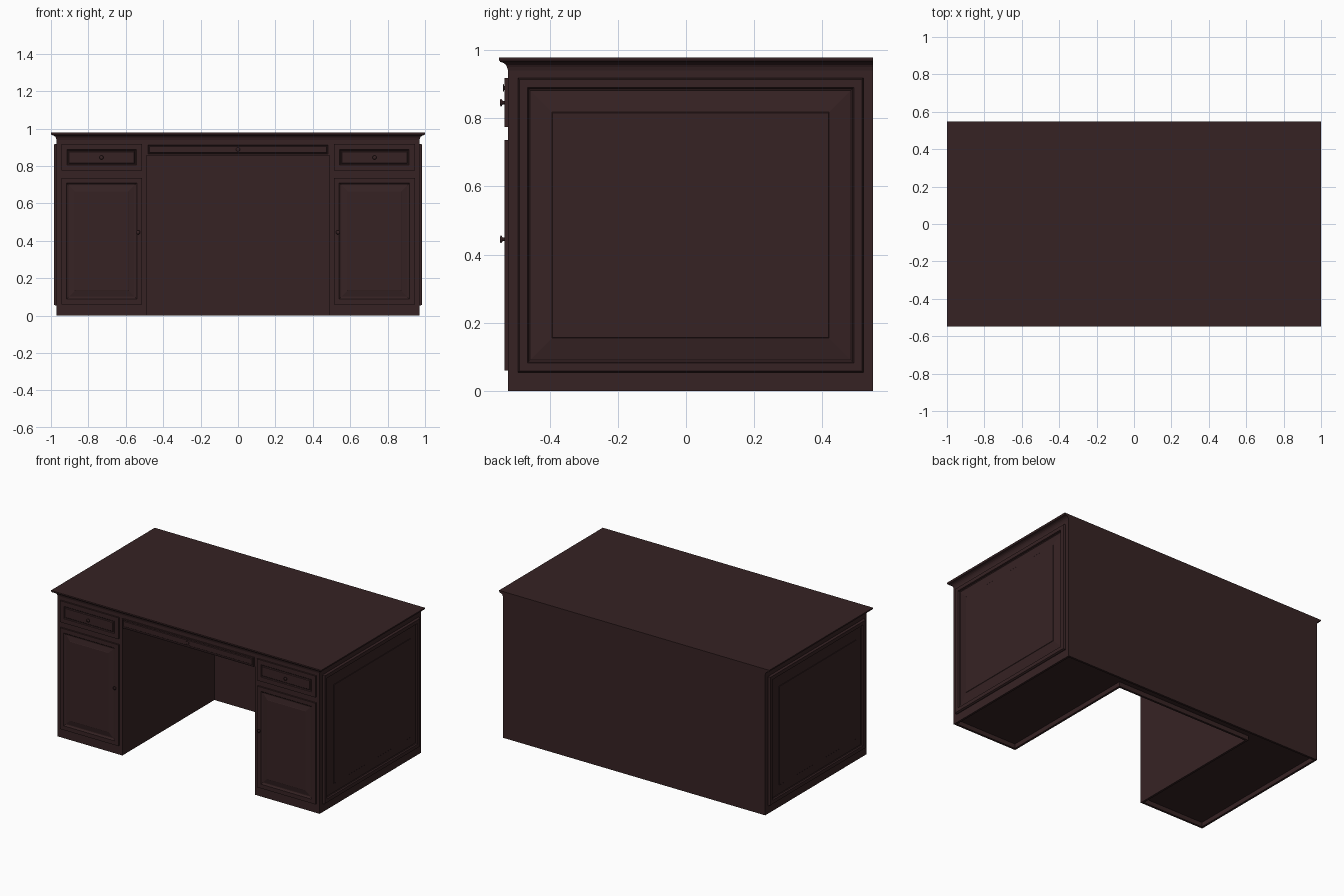
import bpy, bmesh, math
from mathutils import Vector, Matrix

cube = bpy.data.objects.get("Cube")
if cube:
    bpy.data.objects.remove(cube, do_unlink=True)

wood = bpy.data.materials.new("dark_mahogany")
wood.use_nodes = True
colour = (0.037, 0.0165, 0.0175, 1)
wood.diffuse_color = colour
bsdf = wood.node_tree.nodes["Principled BSDF"]
bsdf.inputs["Base Color"].default_value = colour
bsdf.inputs["Roughness"].default_value = 0.6

W, FRONT, BACK = 0.97, -0.522, 0.548   # carcass half width and depth limits
KNEE, KNEE_BACK, KNEE_TOP = 0.49, 0.45, 0.857
CARCASS_TOP = 0.945


def finish(bm, name):
    bmesh.ops.recalc_face_normals(bm, faces=bm.faces)
    mesh = bpy.data.meshes.new(name)
    bm.to_mesh(mesh)
    bm.free()
    mesh.materials.append(wood)
    obj = bpy.data.objects.new(name, mesh)
    bpy.context.collection.objects.link(obj)
    return obj


def loft(name, rings):
    """Bridge equal loops of points and cap both ends."""
    bm = bmesh.new()
    loops = [[bm.verts.new(p) for p in ring] for ring in rings]
    n = len(loops[0])
    for a, b in zip(loops, loops[1:]):
        for i in range(n):
            j = (i + 1) % n
            bm.faces.new((a[i], a[j], b[j], b[i]))
    bm.faces.new(loops[0][::-1])
    bm.faces.new(loops[-1])
    return finish(bm, name)


def rect(u0, u1, v0, v1, inset=0):
    return [(u0 + inset, v0 + inset), (u1 - inset, v0 + inset),
            (u1 - inset, v1 - inset), (u0 + inset, v1 - inset)]


def front_panel(name, x0, x1, z0, z1, steps):
    """Moulded front made of concentric (inset, height) rectangles."""
    loft(name, [[(u, FRONT - h, v) for u, v in rect(x0, x1, z0, z1, i)]
                for i, h in steps])


def knob(name, x, z, base, size):
    profile = [(0.005, 0), (0.005, 0.4), (0.011, 0.65), (0.011, 0.85), (0.006, 1)]
    sides = 12
    obj = loft(name, [[(x + r * math.cos(a), base - d * size, z + r * math.sin(a))
                       for a in (math.tau * k / sides for k in range(sides))]
                      for r, d in profile])
    for face in obj.data.polygons:
        face.use_smooth = len(face.vertices) == 4


# U-shaped lower carcass with a recessed underside
bm = bmesh.new()
outline = [(-W, FRONT), (-KNEE, FRONT), (-KNEE, KNEE_BACK), (KNEE, KNEE_BACK),
           (KNEE, FRONT), (W, FRONT), (W, BACK), (-W, BACK)]
base = bm.faces.new([bm.verts.new((x, y, 0)) for x, y in outline])
lid = bmesh.ops.extrude_face_region(bm, geom=[base], use_keep_orig=True)
bmesh.ops.translate(bm, vec=(0, 0, KNEE_TOP),
                    verts=[g for g in lid["geom"] if isinstance(g, bmesh.types.BMVert)])
bmesh.ops.recalc_face_normals(bm, faces=bm.faces)
bmesh.ops.inset_region(bm, faces=[base], thickness=0.02)
rim = bmesh.ops.extrude_face_region(bm, geom=[base])
bmesh.ops.translate(bm, vec=(0, 0, 0.03),
                    verts=[g for g in rim["geom"] if isinstance(g, bmesh.types.BMVert)])
if base.is_valid:
    bmesh.ops.delete(bm, geom=[base], context="FACES_ONLY")
finish(bm, "pedestals_and_back")

# Upper carcass bridging the knee space
loft("upper_carcass", [[(x, y, z) for x, y in rect(-W, W, FRONT, BACK)]
                       for z in (KNEE_TOP, CARCASS_TOP)])

# Desk top with a cove edge on three sides, flush at the back
edge = [(0, 0.94), (0.003, 0.95), (0.007, 0.957), (0.014, 0.962),
        (0.026, 0.966), (0.03, 0.972), (0.03, 0.978)]
loft("desk_top", [[(-W - o, FRONT - o * 0.9, z), (W + o, FRONT - o * 0.9, z),
                   (W + o, BACK, z), (-W - o, BACK, z)] for o, z in edge])

door_steps = [(0, 0), (0, 0.01), (0.028, 0.01), (0.032, 0.006),
              (0.038, 0.003), (0.042, 0.003), (0.072, 0.009), (0.074, 0.01)]
drawer_steps = [(0, 0), (0, 0.01), (0.03, 0.01), (0.034, 0.005),
                (0.038, 0.005), (0.042, 0.01)]
centre_steps = [(0, 0), (0, 0.008), (0.006, 0.008), (0.009, 0.004),
                (0.011, 0.004), (0.014, 0.008)]
side_steps = [(0, 0), (0, 0.008), (0.004, 0.015), (0.028, 0.015), (0.031, 0.006),
              (0.036, 0.003), (0.1, 0.012), (0.102, 0.014)]

for s, side in ((1, "left"), (-1, "right")):
    x0, x1 = sorted((s * 0.513, s * 0.945))
    front_panel(side + "_door", x0, x1, 0.06, 0.737, door_steps)
    front_panel(side + "_drawer", x0, x1, 0.775, 0.918, drawer_steps)
    knob(side + "_drawer_knob", s * 0.73, 0.846, FRONT - 0.01, 0.014)
    knob(side + "_door_knob", s * 0.534, 0.445, FRONT - 0.01, 0.014)
    # Large raised panel on the outer side
    loft(side + "_side_panel",
         [[(s * (W + h), u, v) for u, v in rect(-0.493, 0.52, 0.055, 0.918, i)]
          for i, h in side_steps])

# Shallow centre drawer over the knee space
front_panel("centre_drawer", -0.487, 0.487, KNEE_TOP, 0.918, centre_steps)
knob("centre_drawer_knob", 0, 0.889, FRONT - 0.008, 0.007)
